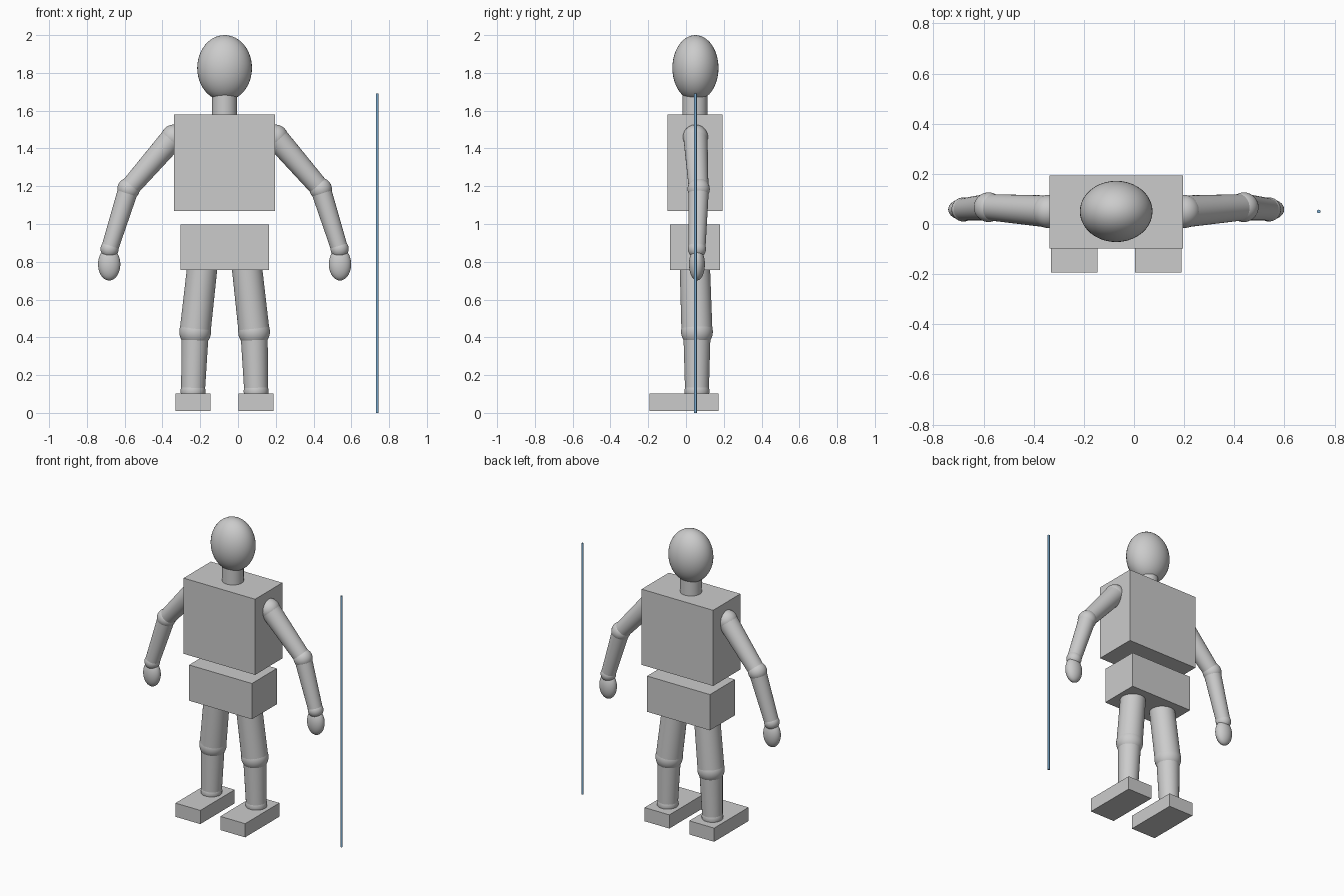
import bpy, math
from mathutils import Vector

if "Cube" in bpy.data.objects:
    bpy.data.objects.remove(bpy.data.objects["Cube"])

CX, CY = -0.071, 0.048   # body axis; the pole stands off to one side


def smooth(ob):
    bpy.context.view_layer.objects.active = ob
    ob.select_set(True)
    bpy.ops.object.shade_smooth_by_angle(angle=math.radians(40))
    ob.select_set(False)


def box(name, center, size):
    bpy.ops.mesh.primitive_cube_add(size=1, location=center)
    ob = bpy.context.object
    ob.name = name
    ob.scale = size
    return ob


def ball(name, center, radii):
    bpy.ops.mesh.primitive_uv_sphere_add(segments=40, ring_count=24, radius=1, location=center)
    ob = bpy.context.object
    ob.name = name
    ob.scale = radii
    bpy.ops.object.transform_apply(location=False, rotation=False, scale=True)
    smooth(ob)
    return ob


def limb(name, a, b, ra, rb):
    """Tapered cylinder from a (radius ra) to b (radius rb)."""
    a, b = Vector(a), Vector(b)
    d = b - a
    bpy.ops.mesh.primitive_cone_add(vertices=40, radius1=ra, radius2=rb, depth=d.length,
                                    location=(a + b) / 2,
                                    rotation=d.to_track_quat('Z', 'Y').to_euler())
    ob = bpy.context.object
    ob.name = name
    smooth(ob)
    return ob


# Head, neck, chest and pelvis
ball("head", (CX, CY + 0.002, 1.826), (0.145, 0.122, 0.174))
limb("neck", (CX, CY, 1.57), (CX, CY, 1.74), 0.066, 0.066)
box("chest", (CX, CY, 1.325), (0.533, 0.291, 0.51))
box("pelvis", (CX, CY, 0.878), (0.468, 0.266, 0.241))

# Arms and legs, mirrored about the body axis
for side, s in (("left", 1), ("right", -1)):
    def at(x, y, z):
        return (CX + s * x, y, z)

    shoulder, elbow, wrist = at(0.27, 0.05, 1.46), at(0.509, 0.067, 1.185), at(0.609, 0.058, 0.868)
    ball(side + "_shoulder", shoulder, (0.066,) * 3)
    limb(side + "_upper_arm", shoulder, elbow, 0.064, 0.052)
    ball(side + "_elbow", elbow, (0.059,) * 3)
    limb(side + "_forearm", elbow, wrist, 0.054, 0.045)
    ball(side + "_wrist", wrist, (0.048,) * 3)
    ball(side + "_hand", at(0.611, 0.058, 0.787), (0.059, 0.042, 0.086))

    hip, knee, ankle = at(0.115, 0.046, 0.80), at(0.156, 0.058, 0.43), at(0.167, 0.058, 0.115)
    ball(side + "_hip", hip, (0.082,) * 3)
    limb(side + "_thigh", hip, knee, 0.080, 0.082)
    ball(side + "_knee", knee, (0.084,) * 3)
    limb(side + "_shin", knee, ankle, 0.072, 0.063)
    ball(side + "_ankle", ankle, (0.066,) * 3)
    box(side + "_foot", at(0.167, -0.0105, 0.056), (0.185, 0.366, 0.092))

# Thin blue pole
pole = limb("pole", (0.737, 0.05, 0.0), (0.737, 0.05, 1.69), 0.007, 0.007)
blue = bpy.data.materials.new("blue")
blue.diffuse_color = (0.2, 0.42, 0.65, 1)
blue.use_nodes = True
blue.node_tree.nodes["Principled BSDF"].inputs["Base Color"].default_value = blue.diffuse_color
pole.data.materials.append(blue)
